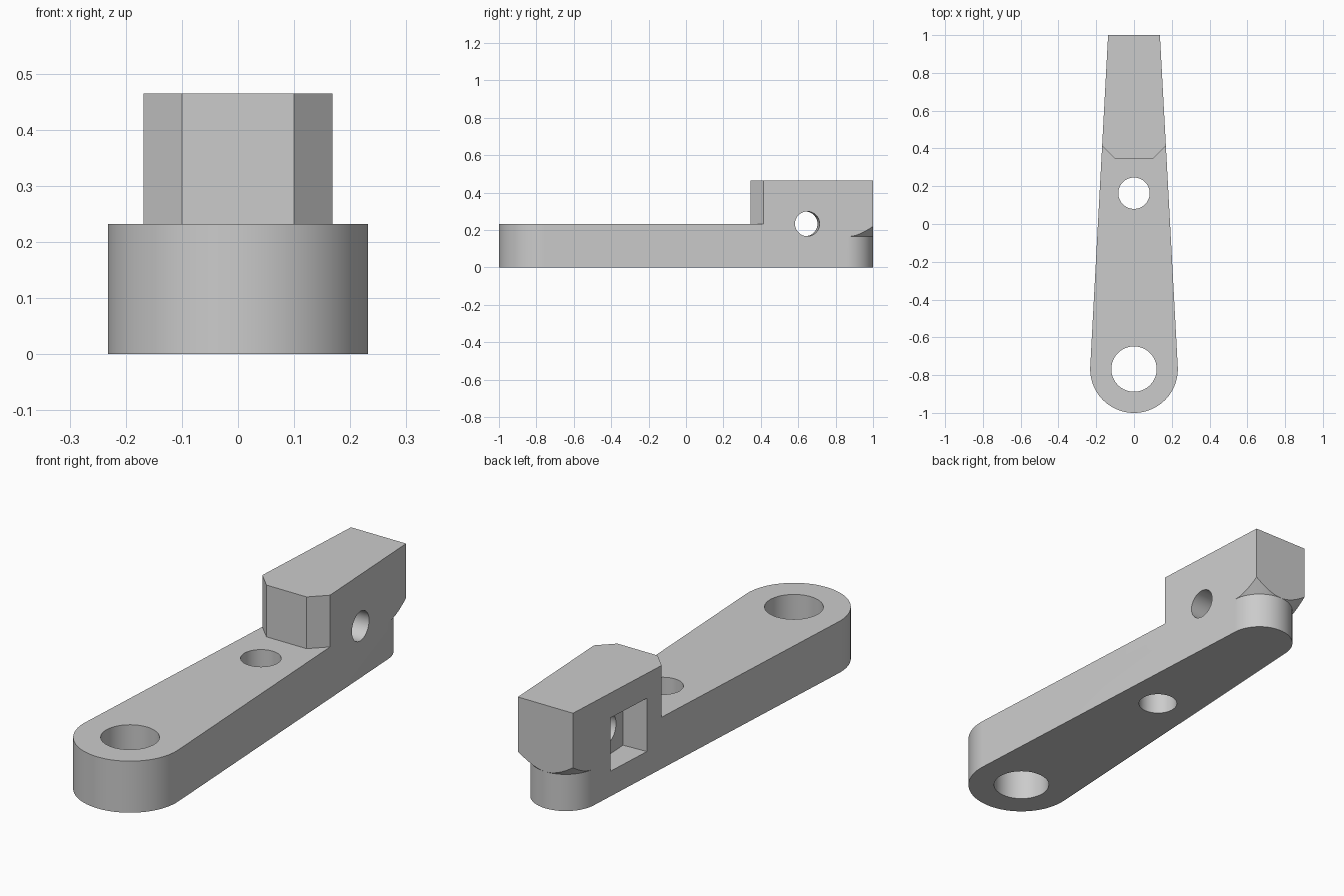
import bpy, bmesh, math
from mathutils import Vector

cube = bpy.data.objects.get("Cube")
if cube:
    bpy.data.objects.remove(cube, do_unlink=True)

# Main dimensions
EYE_Y, EYE_R = -0.768, 0.232      # large rounded end
TIP_Y, TIP_R = 0.855, 0.1448      # small rounded end
ARM_H, BLOCK_H = 0.232, 0.465
TILT = math.asin((EYE_R - TIP_R) / (TIP_Y - EYE_Y))   # taper of each side


def make_object(name, rings, closed=False):
    """Skin matching rings of points and cap both ends."""
    bm = bmesh.new()
    loops = [[bm.verts.new(p) for p in ring] for ring in rings]
    n = len(loops[0])
    for a, b in zip(loops, loops[1:]):
        for i in range(n):
            j = (i + 1) % n
            bm.faces.new((a[i], a[j], b[j], b[i]))
    bm.faces.new(loops[0])
    bm.faces.new(loops[-1])
    bmesh.ops.recalc_face_normals(bm, faces=bm.faces)
    mesh = bpy.data.meshes.new(name)
    bm.to_mesh(mesh)
    bm.free()
    obj = bpy.data.objects.new(name, mesh)
    bpy.context.collection.objects.link(obj)
    return obj


def prism(name, outline, z0, z1):
    return make_object(name, [[(x, y, z) for x, y in outline] for z in (z0, z1)])


def arc(cy, r, start, end, steps):
    angles = [start + (end - start) * i / steps for i in range(steps + 1)]
    return [(r * math.cos(a), cy + r * math.sin(a)) for a in angles]


def cut(target, cutter):
    cutter.hide_render = True
    mod = target.modifiers.new("cut", 'BOOLEAN')
    mod.operation = 'DIFFERENCE'
    mod.solver = 'EXACT'
    mod.object = cutter
    bpy.context.view_layer.objects.active = target
    bpy.ops.object.modifier_apply(modifier=mod.name)
    bpy.data.objects.remove(cutter, do_unlink=True)


def bore(name, radius, location, rotation=(0, 0, 0)):
    bpy.ops.mesh.primitive_cylinder_add(vertices=64, radius=radius, depth=1,
                                        location=location, rotation=rotation)
    obj = bpy.context.object
    obj.name = name
    return obj


# Tapered body with a round front end and a square back end
end_w = (EYE_R - math.sin(TILT) * (1 - EYE_Y)) / math.cos(TILT)
outline = arc(EYE_Y, EYE_R, -math.pi - TILT, TILT, 64) + [(end_w, 1), (-end_w, 1)]
body = prism("clamp_arm", outline, 0, BLOCK_H)

# Lower the arm in front of the block, leaving chamfered block corners
cut(body, prism("step_cutter", [(-0.4, -1.2), (0.4, -1.2), (0.4, 0.645), (0.1, 0.345),
                                (-0.1, 0.345), (-0.4, 0.645)], ARM_H, 0.6))

# Round the lower back end, with a conical flare up to the square corners
profile = [(TIP_R, -0.1), (TIP_R, 0.165), (TIP_R + 0.2, 0.365), (TIP_R + 0.2, -0.1)]
steps = 48
rings = []
for i in range(steps + 1):
    a = TILT + (math.pi - 2 * TILT) * i / steps
    rings.append([(r * math.cos(a), TIP_Y + r * math.sin(a), z) for r, z in profile])
cut(body, make_object("tip_cutter", rings))

# Vertical holes
cut(body, bore("eye_cutter", 0.12, (0, EYE_Y, 0)))
cut(body, bore("pin_cutter", 0.083, (0, 0.163, 0)))

# Cross hole square to the left side, with a square nut pocket on the right
axis = Vector((math.cos(TILT), math.sin(TILT), 0))
centre = Vector((0, 0.64, 0.233))
cut(body, bore("cross_cutter", 0.066, centre, (0, math.pi / 2, TILT)))
bpy.ops.mesh.primitive_cube_add(size=1, location=centre - axis * 0.205,
                                rotation=(0, 0, TILT), scale=(0.3, 0.24, 0.24))
cut(body, bpy.context.object)

# Colour and shading
grey = bpy.data.materials.new("plain_grey")
grey.use_nodes = True
colour = (0.6, 0.6, 0.6, 1)
grey.diffuse_color = colour
grey.node_tree.nodes["Principled BSDF"].inputs["Base Color"].default_value = colour
body.data.materials.clear()
body.data.materials.append(grey)
for poly in body.data.polygons:
    poly.material_index = 0

bpy.ops.object.select_all(action='DESELECT')
body.select_set(True)
bpy.context.view_layer.objects.active = body
bpy.ops.object.shade_smooth_by_angle(angle=math.radians(30))
